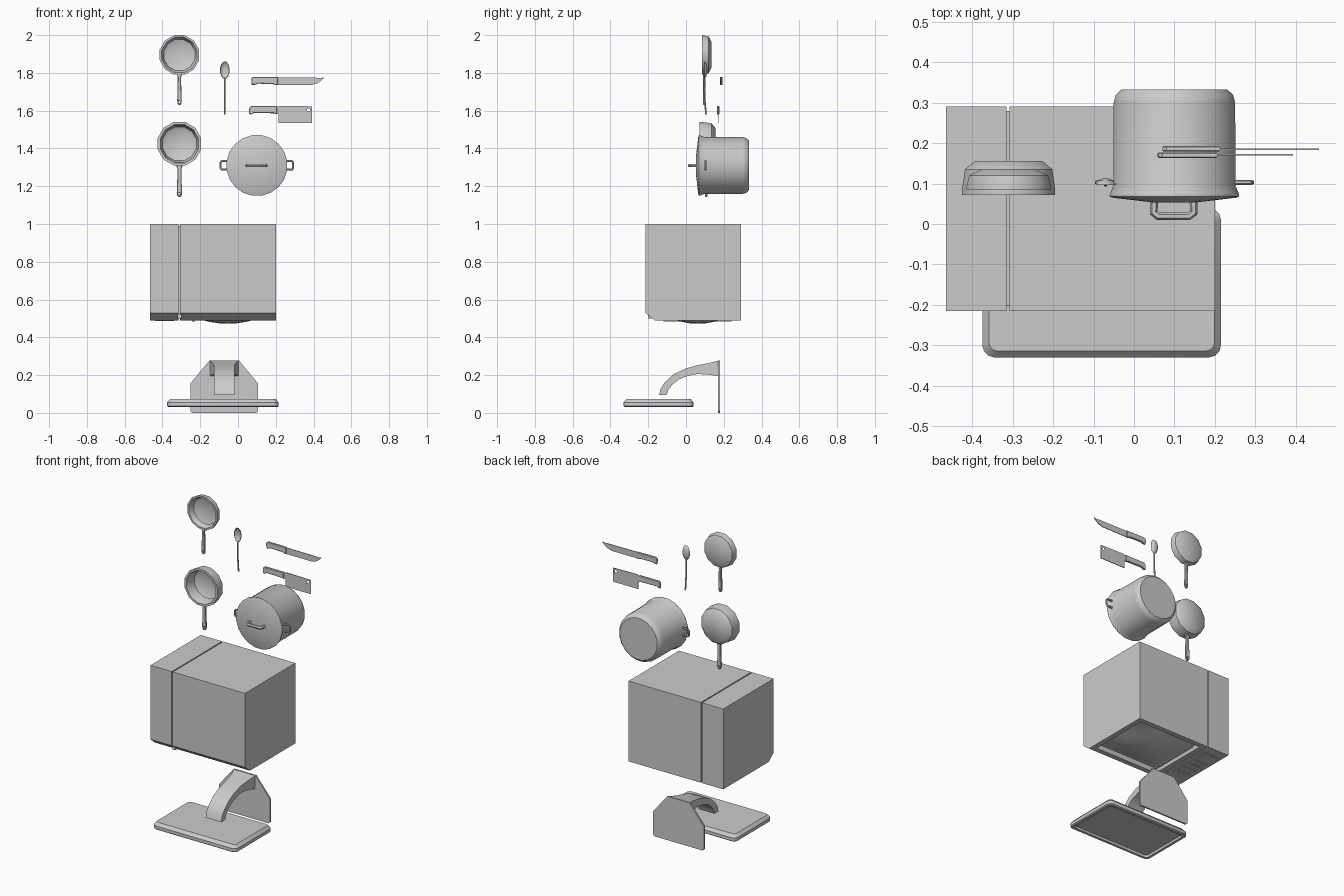
import bpy, bmesh
from math import sin, cos, pi, radians

if "Cube" in bpy.data.objects:
    bpy.data.objects.remove(bpy.data.objects["Cube"])


def finish(o, angle=40):
    bpy.ops.object.select_all(action='DESELECT')
    o.select_set(True)
    bpy.context.view_layer.objects.active = o
    if o.type == 'CURVE':
        bpy.ops.object.convert(target='MESH')
    bpy.ops.object.shade_smooth_by_angle(angle=radians(angle))
    return bpy.context.object


def from_bm(name, bm, angle=40):
    bmesh.ops.recalc_face_normals(bm, faces=bm.faces)
    me = bpy.data.meshes.new(name)
    bm.to_mesh(me)
    bm.free()
    o = bpy.data.objects.new(name, me)
    bpy.context.collection.objects.link(o)
    return finish(o, angle)


def loft(name, rings, angle=40):
    """Bridge equal rings of points and cap both ends."""
    bm = bmesh.new()
    vs = [[bm.verts.new(p) for p in r] for r in rings]
    n = len(vs[0])
    for a, b in zip(vs, vs[1:]):
        for i in range(n):
            j = (i + 1) % n
            bm.faces.new((a[i], a[j], b[j], b[i]))
    bm.faces.new(vs[0])
    bm.faces.new(vs[-1])
    return from_bm(name, bm, angle)


def lathe(name, cx, cz, prof, n, sz=1.0):
    """Revolve (radius, y) points about an axis along y."""
    ang = [2 * pi * (i + .5) / n for i in range(n)]
    return loft(name, [[(cx + r * cos(a), y, cz + sz * r * sin(a)) for a in ang]
                       for r, y in prof])


def box(name, x0, x1, y0, y1, z0, z1):
    return loft(name, [[(x0, y0, z), (x1, y0, z), (x1, y1, z), (x0, y1, z)]
                       for z in (z0, z1)])


def plate(name, pts, y, thick, bevel=0.0, hole=None):
    """Flat outline in x-z, thickened along y, with an optional round hole."""
    cu = bpy.data.curves.new(name, 'CURVE')
    cu.dimensions, cu.fill_mode = '2D', 'BOTH'
    loops = [pts]
    if hole:
        hx, hz, r = hole
        loops.append([(hx + r * cos(k * pi / 5), hz + r * sin(k * pi / 5)) for k in range(10)])
    for lp in loops:
        s = cu.splines.new('POLY')
        s.points.add(len(lp) - 1)
        for p, (x, z) in zip(s.points, lp):
            p.co = (x, z, 0, 1)
        s.use_cyclic_u = True
    cu.extrude = thick / 2 - bevel
    cu.bevel_depth, cu.offset, cu.bevel_resolution = bevel, -bevel, 0
    o = bpy.data.objects.new(name, cu)
    bpy.context.collection.objects.link(o)
    o.rotation_euler = (pi / 2, 0, 0)
    o.location.y = y
    return finish(o)


def tube(name, pts, r):
    cu = bpy.data.curves.new(name, 'CURVE')
    cu.dimensions = '3D'
    cu.bevel_depth, cu.bevel_resolution, cu.use_fill_caps = r, 1, True
    s = cu.splines.new('POLY')
    s.points.add(len(pts) - 1)
    for p, c in zip(s.points, pts):
        p.co = (*c, 1)
    o = bpy.data.objects.new(name, cu)
    bpy.context.collection.objects.link(o)
    return finish(o)


# Pans with their handles
def pan_handle(name, top, y, w):
    half = [(0, .014), (.022, .009), (.10, .010), (.145, .012), (.16, .010), (.168, .005)]
    pts = [(-.31 - h * w, top - d) for d, h in half]
    pts += [(-.31 + h * w, top - d) for d, h in reversed(half)]
    plate(name, pts, y, .014, .003, (-.31, top - .152, .005))


lathe("frying_pan", -.31, 1.895,
      [(.06, .127), (.085, .117), (.093, .092), (.097, .085), (.108, .085), (.108, .091),
       (.101, .12), (.068, .136)], 12)
pan_handle("frying_pan_handle", 1.798, .097, 1.0)
lathe("saucepan", -.31, 1.425,
      [(.072, .147), (.093, .135), (.101, .082), (.105, .072), (.119, .072), (.119, .085),
       (.112, .135), (.086, .156)], 12)
pan_handle("saucepan_handle", 1.312, .107, 1.2)

# Spoon
lathe("spoon_bowl", -.07, 1.815,
      [(.008, .108), (.018, .104), (.024, .096), (.026, .097), (.02, .107), (.009, .112)], 12, 1.8)
tube("spoon_handle", [(-.07, .100, 1.775), (-.07, .097, 1.75), (-.07, .099, 1.66),
                      (-.07, .106, 1.58)], .005)

# Knife
plate("knife_handle", [(.072, 1.737), (.09, 1.737), (.105, 1.743), (.185, 1.741), (.2, 1.735),
                       (.212, 1.735), (.212, 1.778), (.08, 1.779), (.07, 1.77)], .186, .014, .003)
plate("knife_blade", [(.205, 1.736), (.39, 1.736), (.42, 1.745), (.442, 1.76), (.457, 1.777),
                      (.44, 1.773), (.40, 1.775), (.205, 1.776)], .185, .004)

# Cleaver
plate("cleaver_handle", [(.058, 1.582), (.07, 1.58), (.085, 1.588), (.19, 1.586), (.206, 1.582),
                         (.206, 1.624), (.07, 1.624), (.06, 1.615)], .170, .014, .003)
plate("cleaver_blade", [(.2, 1.585), (.215, 1.58), (.215, 1.535), (.393, 1.535), (.393, 1.623),
                        (.225, 1.626), (.2, 1.618)], .171, .004, 0, (.373, 1.604, .009))

# Stock pot with lid, lying on its side
lathe("stock_pot", .1, 1.31,
      [(.162, .072), (.16, .078), (.153, .095), (.152, .30), (.147, .319), (.132, .333)], 20)
lathe("pot_lid", .1, 1.31, [(.05, .053), (.155, .065), (.162, .068), (.162, .073)], 20)
tube("lid_handle", [(.05, .06, 1.31), (.049, .028, 1.31), (.06, .019, 1.31), (.135, .019, 1.31),
                    (.148, .028, 1.31), (.147, .06, 1.31)], .01)
for side, nm in ((-1, "left"), (1, "right")):
    x0, x1 = .1 + side * .145, .1 + side * .187
    tube(nm + "_pot_handle", [(x0, .103, 1.288), (x1, .103, 1.288), (x1 + side * .005, .103, 1.296),
                              (x1 + side * .005, .103, 1.326), (x1, .103, 1.333),
                              (x0, .103, 1.333)], .006)

# Microwave oven lying face down
section = [(-.215, 1), (.29, 1), (.29, .49), (-.165, .49), (-.215, .53)]
loft("oven_control_side", [[(x, y, z) for y, z in section] for x in (-.465, -.315)], 20)
box("oven_core", -.32, -.30, -.202, .28, .50, .99)
bm = bmesh.new()
ends = [[bm.verts.new((x, y, z)) for y, z in section] for x in (-.308, .2)]
for i in range(5):
    j = (i + 1) % 5
    bm.faces.new((ends[0][i], ends[0][j], ends[1][j], ends[1][i]))
for e in ends:
    bm.faces.new(e)
bmesh.ops.recalc_face_normals(bm, faces=bm.faces)
front = [f for f in bm.faces if all(abs(v.co.z - .49) < 1e-4 for v in f.verts)]
bmesh.ops.inset_individual(bm, faces=front, thickness=.045)
bmesh.ops.inset_individual(bm, faces=front, thickness=.012, depth=-.025)
from_bm("oven_door_side", bm, 20)

# Bulging window
bm = bmesh.new()
bmesh.ops.create_grid(bm, x_segments=8, y_segments=8, size=1)
for v in bm.verts:
    u, w = v.co.x, v.co.y
    v.co = (-.054 + .197 * u, .062 + .171 * w, .513 - .041 * (1 - u * u) * (1 - w * w))
window = from_bm("oven_window", bm)
box("oven_door_bar", -.243, -.228, -.12, .24, .484, .492)

# Oven controls
box("oven_display", -.44, -.34, .17, .23, .487, .492)
for r in range(4):
    for c in range(3):
        x, y = -.44 + c * .036, .10 - r * .05
        box("oven_button", x, x + .028, y, y + .032, .486, .492)

# Flat screen lying face down
def ring(z, inset):
    hx, hy, r = .295 - inset, .185 - inset, max(.03 - inset * .6, .006)
    pts = []
    for q, (sx, sy) in enumerate(((1, 1), (-1, 1), (-1, -1), (1, -1))):
        for k in range(4):
            a = q * pi / 2 + k * pi / 6
            pts.append((-.08 + sx * (hx - r) + r * cos(a), -.145 + sy * (hy - r) + r * sin(a), z))
    return pts


loft("screen_panel", [ring(.045, .024), ring(.031, .022), ring(.031, .006), ring(.036, 0),
                      ring(.056, 0), ring(.074, .016)], 35)

# Curved stand arm: outer y,z / inner y,z / half width
arm = [(-.142, .095, -.103, .095, .055), (-.135, .127, -.094, .122, .055),
       (-.11, .165, -.072, .15, .055), (-.065, .205, -.036, .178, .055),
       (-.005, .234, .012, .196, .055), (.06, .252, .06, .206, .055),
       (.12, .264, .12, .202, .062), (.172, .277, .172, .195, .075)]
loft("stand_arm", [[(-.073 - w, a, b), (-.073 + w, a, b), (-.073 + w, c, d), (-.073 - w, c, d)]
                   for a, b, c, d, w in arm])

# Stand foot
half = [(.17, .003), (.178, .012), (.178, .16), (.078, .281)]
plate("stand_foot", [(-.073 + x, z) for x, z in half] + [(-.073 - x, z) for x, z in half[::-1]],
      .175, .010)
for o in bpy.data.objects:
    if o.name == "stand_foot":
        o.location.z -= .003
